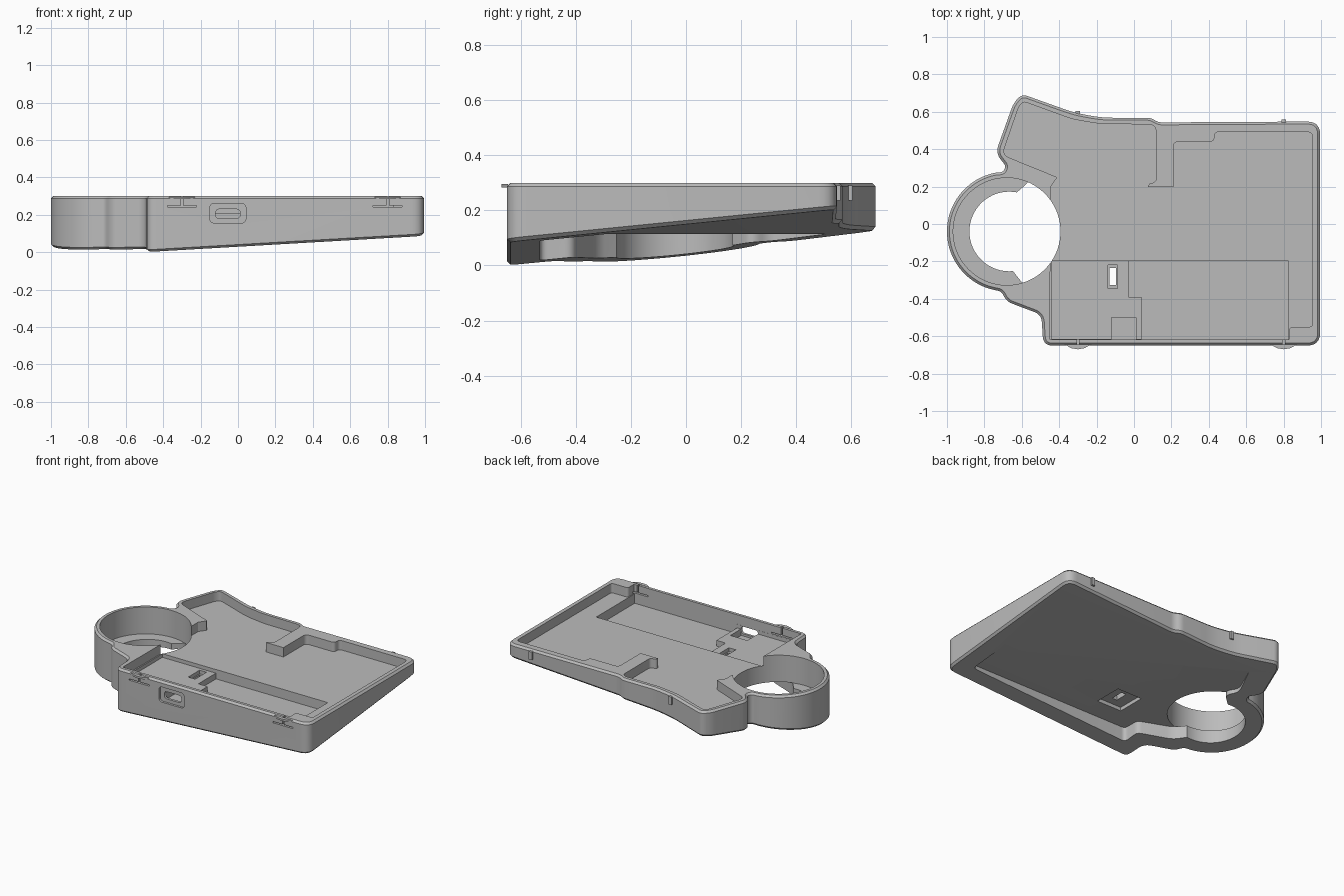
import bpy, bmesh
from math import cos, sin, radians
from mathutils import Vector

if "Cube" in bpy.data.objects:
    bpy.data.objects.remove(bpy.data.objects["Cube"])

mat = bpy.data.materials.new("plain grey")
mat.use_nodes = True
GREY = (0.5, 0.5, 0.5, 1)
mat.diffuse_color = GREY
mat.node_tree.nodes["Principled BSDF"].inputs["Base Color"].default_value = GREY

TOP, CHAMFER = 0.3, 0.013
RING = Vector((-0.68, -0.04))


def underside(p):
    """Height of the doubly tilted base plane."""
    return 0.058 * (p.x + 0.46) + 0.1 * (p.y + 0.64) + 0.002


def arc(centre, r, start, end, n):
    return [(centre.x + r * cos(radians(start + (end - start) * i / n)),
             centre.y + r * sin(radians(start + (end - start) * i / n))) for i in range(n + 1)]


def fillet(points, steps=6):
    """Round the corners of (x, y, radius) points."""
    out = []
    for i, p in enumerate(points):
        v = Vector(p[:2])
        if len(p) < 3:
            out.append(v)
            continue
        a = Vector(points[i - 1][:2]) - v
        b = Vector(points[(i + 1) % len(points)][:2]) - v
        d = min(p[2], 0.48 * a.length, 0.48 * b.length)
        s, e = v + a.normalized() * d, v + b.normalized() * d
        for k in range(steps + 1):
            t = k / steps
            out.append(s * (1 - t) ** 2 + v * 2 * t * (1 - t) + e * t * t)
    return out


def inset(points, d):
    """Offset an anticlockwise outline inwards."""
    out = []
    for i, p in enumerate(points):
        a = (p - points[i - 1]).normalized()
        b = (points[(i + 1) % len(points)] - p).normalized()
        n = Vector((-a.y - b.y, a.x + b.x)).normalized()
        out.append(p + n * d / max(0.5, n.dot(Vector((-a.y, a.x)))))
    return out


def loft(name, layers):
    """Closed solid through a stack of matching loops."""
    bm = bmesh.new()
    loops = [[bm.verts.new(co) for co in layer] for layer in layers]
    for low, high in zip(loops, loops[1:]):
        for i in range(len(low)):
            j = (i + 1) % len(low)
            bm.faces.new((low[i], low[j], high[j], high[i]))
    bm.faces.new(loops[0][::-1])
    bm.faces.new(loops[-1])
    bmesh.ops.recalc_face_normals(bm, faces=bm.faces)
    mesh = bpy.data.meshes.new(name)
    bm.to_mesh(mesh)
    bm.free()
    mesh.materials.append(mat)
    ob = bpy.data.objects.new(name, mesh)
    bpy.context.collection.objects.link(ob)
    return ob


def prism(name, points, z0, z1):
    return loft(name, [[(p[0], p[1], z) for p in points] for z in (z0, z1)])


def box(name, x0, x1, y0, y1, z0, z1):
    return prism(name, [(x0, y0), (x1, y0), (x1, y1), (x0, y1)], z0, z1)


def cut(target, cutter):
    mod = target.modifiers.new("cut", "BOOLEAN")
    mod.operation, mod.solver, mod.object = "DIFFERENCE", "EXACT", cutter
    bpy.context.view_layer.objects.active = target
    bpy.ops.object.modifier_apply(modifier=mod.name)
    bpy.data.objects.remove(cutter)


def smooth(ob):
    bpy.ops.object.select_all(action="DESELECT")
    ob.select_set(True)
    bpy.context.view_layer.objects.active = ob
    bpy.ops.object.shade_smooth_by_angle(angle=radians(25))


# Case body: tilted underside, chamfered rims, round wall for the ring
outline = fillet(
    [(-0.485, -0.65, 0.05), (0.995, -0.65, 0.07), (0.995, 0.548, 0.07), (0.13, 0.543, 0.04),
     (0.09, 0.568, 0.04), (-0.17, 0.568, 0.06), (-0.32, 0.595, 0.06), (-0.6, 0.695, 0.07),
     (-0.645, 0.645, 0.05), (-0.74, 0.38, 0.05), (-0.685, 0.31, 0.05), (-0.7, 0.277, 0.03)]
    + arc(RING, 0.32, 100, 258, 40)
    + [(-0.71, -0.36, 0.02), (-0.68, -0.415, 0.04), (-0.495, -0.485, 0.04)])
inner = inset(outline, CHAMFER)
body = loft("case_body", [
    [(p.x, p.y, underside(p)) for p in inner],
    [(p.x, p.y, underside(p) + CHAMFER) for p in outline],
    [(p.x, p.y, TOP - CHAMFER) for p in outline],
    [(p.x, p.y, TOP) for p in inner]])

# Main tray floor with its stepped edge
tray = fillet([
    (-0.45, -0.617), (0.83, -0.617), (0.83, -0.55, 0.02), (0.955, -0.55, 0.02), (0.955, 0.492, 0.03),
    (0.43, 0.492, 0.04), (0.43, 0.44, 0.03), (0.21, 0.44, 0.03), (0.21, 0.197), (0.075, 0.197),
    (0.08, 0.215, 0.01), (0.118, 0.225, 0.02), (0.118, 0.532, 0.04), (-0.18, 0.535, 0.04),
    (-0.33, 0.56, 0.04), (-0.59, 0.655, 0.04), (-0.615, 0.63, 0.03), (-0.705, 0.37, 0.04),
    (-0.41, 0.25, 0.01), (-0.445, 0.2)])
cut(body, prism("tray_cut", tray, 0.235, 0.5))

# Hollow underside, leaving a broad foot rim
hollow = fillet([
    (-0.37, -0.53, 0.03), (0.87, -0.53, 0.03), (0.87, 0.43, 0.03), (0.1, 0.42), (-0.2, 0.45),
    (-0.5, 0.54, 0.04), (-0.6, 0.31, 0.04), (-0.55, 0.235, 0.04), (-0.66, 0.14),
    (-0.66, -0.235), (-0.59, -0.325, 0.04), (-0.37, -0.41, 0.03)])
cut(body, prism("hollow_cut", hollow, -0.5, 0.115))
cut(body, prism("ring_foot_cut", arc(RING + Vector((0.013, 0)), 0.213, 0, 354, 59), -0.5, 0.116))
cut(body, prism("ring_bore_cut", arc(RING, 0.287, 0, 355, 71), 0.114, 0.5))

# Component bays, port box, button opening and its recess below
deep_bay = [(0.04, -0.617), (0.825, -0.617), (0.825, -0.197), (-0.03, -0.197),
            (-0.03, -0.39), (0.04, -0.39)]
cut(body, prism("deep_bay_cut", deep_bay, 0.17, 0.5))
cut(body, box("shallow_bay_cut", -0.44, 0.041, -0.616, -0.198, 0.21, 0.5))
cut(body, box("port_box_cut", -0.12, 0.01, -0.618, -0.5, 0.165, 0.5))
cut(body, box("button_seat_cut", -0.14, -0.087, -0.345, -0.22, 0.185, 0.5))
cut(body, box("button_hole_cut", -0.132, -0.095, -0.325, -0.235, 0.0, 0.5))
cut(body, box("button_recess_cut", -0.21, -0.02, -0.38, -0.18, 0.05, 0.14))


def slot(name, x0, x1, z0, z1, r, y0, y1):
    """Rounded cutter running through the front wall."""
    pts = fillet([(x0, z0, r), (x1, z0, r), (x1, z1, r), (x0, z1, r)])
    return loft(name, [[(p.x, y, p.y) for p in pts] for y in (y0, y1)])


cut(body, slot("port_recess_cut", -0.15, 0.042, 0.156, 0.26, 0.025, -0.8, -0.635))
cut(body, slot("port_slot_cut", -0.12, 0.012, 0.18, 0.23, 0.025, -0.7, -0.58))

# Flexible front latches and rear alignment ribs
for side, x, back in (("right", -0.3, 0.594), ("left", 0.8, 0.55)):
    cut(body, box("latch_slit", x - 0.078, x + 0.078, -0.7, -0.6, 0.241, 0.25))
    cut(body, box("latch_split", x - 0.006, x + 0.006, -0.7, -0.6, 0.245, 0.5))
    lens = [(x - 0.07, -0.645), (x - 0.035, -0.664), (x, -0.67), (x + 0.035, -0.664), (x + 0.07, -0.645)]
    latch = prism("front_latch_" + side, lens, 0.283, 0.296)
    smooth(latch)
    box("rear_rib_" + side, x - 0.012, x + 0.012, back - 0.03, back + 0.01, 0.235, 0.29)

smooth(body)
